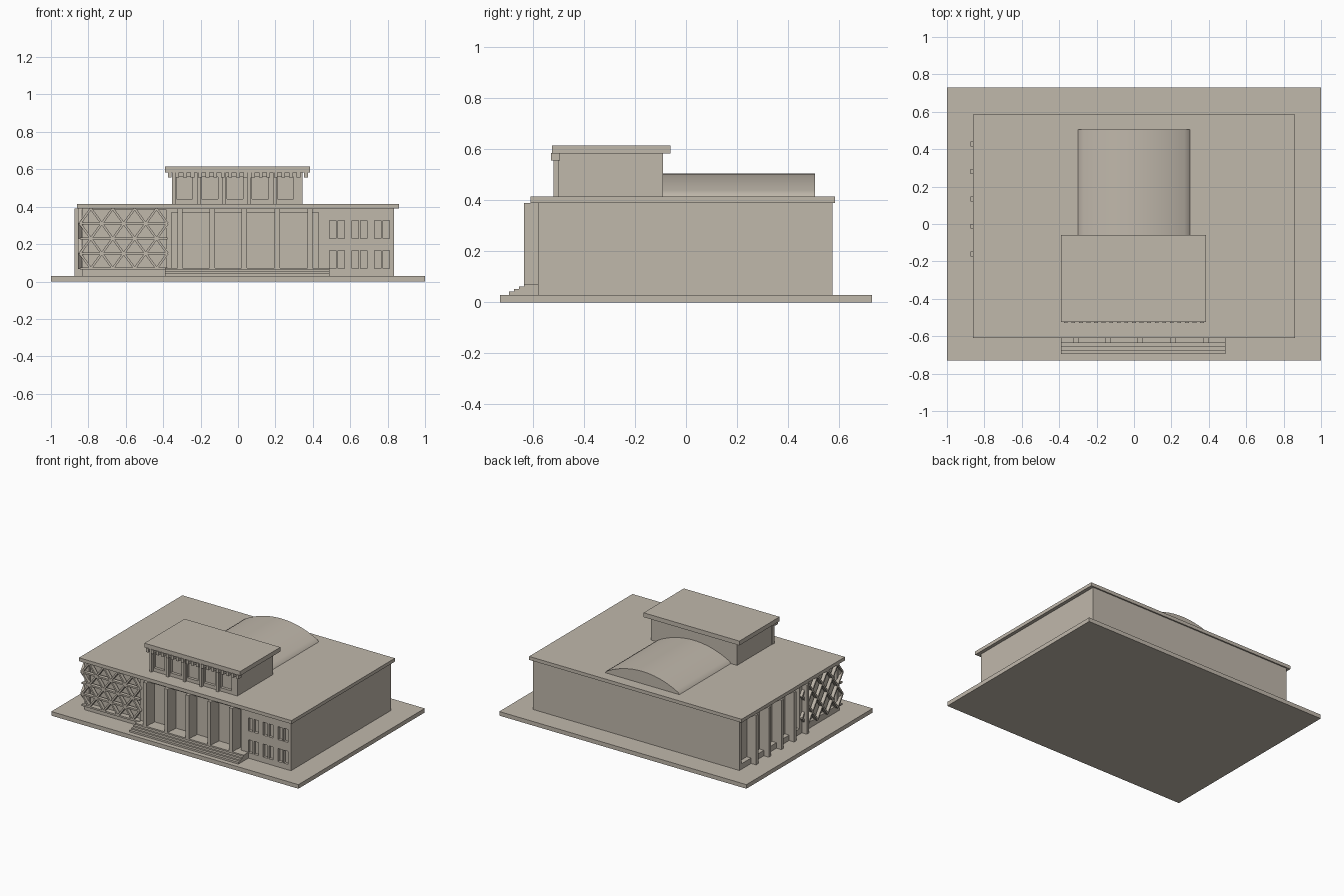
import bpy, bmesh, math
from mathutils import Vector, Matrix

if "Cube" in bpy.data.objects:
    bpy.data.objects.remove(bpy.data.objects["Cube"])

stone = bpy.data.materials.new("warm_stone")
stone.diffuse_color = (0.53, 0.48, 0.41, 1)
stone.use_nodes = True
stone.node_tree.nodes["Principled BSDF"].inputs["Base Color"].default_value = stone.diffuse_color


def finish(name, bm):
    bmesh.ops.recalc_face_normals(bm, faces=bm.faces)
    me = bpy.data.meshes.new(name)
    bm.to_mesh(me)
    bm.free()
    me.materials.append(stone)
    ob = bpy.data.objects.new(name, me)
    bpy.context.collection.objects.link(ob)
    return ob


def add_box(bm, x0, x1, y0, y1, z0, z1):
    m = Matrix.Translation(((x0 + x1) / 2, (y0 + y1) / 2, (z0 + z1) / 2)) @ \
        Matrix.Diagonal((x1 - x0, y1 - y0, z1 - z0, 1))
    bmesh.ops.create_cube(bm, size=1, matrix=m)


def boxes(name, items):
    bm = bmesh.new()
    for b in items:
        add_box(bm, *b)
    return finish(name, bm)


def carve(ob, items):
    cutter = boxes(ob.name + "_cutter", items)
    cutter.hide_render = True
    cutter.hide_viewport = True
    mod = ob.modifiers.new("openings", 'BOOLEAN')
    mod.operation = 'DIFFERENCE'
    mod.solver = 'EXACT'
    mod.object = cutter


# Ground plinth and flat roof
boxes("plinth", [(-1, 1, -0.73, 0.73, 0, 0.03)])
boxes("roof_slab", [(-0.86, 0.86, -0.61, 0.585, 0.39, 0.415)])

# Main hall with entrance recess, side recess, screen recesses and windows
hall = boxes("main_hall", [(-0.835, 0.835, -0.58, 0.575, 0.03, 0.39)])
cuts = [(-0.355, 0.43, -0.7, -0.54, 0.07, 0.37),
        (-0.9, -0.80, -0.12, 0.55, 0.07, 0.37),
        (-0.80, -0.385, -0.7, -0.56, 0.075, 0.385),
        (-0.9, -0.815, -0.555, -0.15, 0.075, 0.385)]
for x in (0.49, 0.61, 0.73):
    for dx in (0, 0.045):
        for z in (0.07, 0.23):
            cuts.append((x + dx, x + dx + 0.035, -0.7, -0.56, z, z + 0.095))
carve(hall, cuts)

# Entrance piers and side piers
boxes("front_piers", [(x - 0.014, x + 0.014, -0.635, -0.53, 0.03, 0.39)
                      for x in (-0.31, -0.138, 0.034, 0.21, 0.385)])
boxes("side_piers", [(-0.875, -0.79, y - 0.013, y + 0.013, 0.03, 0.39)
                     for y in (0.427, 0.28, 0.134, -0.012, -0.16)])

# Entrance steps
boxes("entrance_steps", [(-0.39, 0.49, -0.695 + 0.02 * i, -0.58, 0.03 + 0.01 * i, 0.043 + 0.01 * i)
                         for i in range(4)])


# Lattice screens: zigzag bars, mirrored on every other row
def lattice(name, origin, along, normal, horizontals):
    bm = bmesh.new()
    half, rise, w, depth = 0.0585, 0.08, 0.012, 0.026
    up = Vector((0, 0, 1))

    def bar(u0, v0, u1, v1):
        p = origin + along * u0 + up * v0
        q = origin + along * u1 + up * v1
        d = (q - p).normalized()
        s = normal.cross(d)
        rot = Matrix((d, s, normal)).transposed().to_4x4()
        m = Matrix.Translation((p + q) / 2) @ rot @ \
            Matrix.Diagonal(((q - p).length, w, depth, 1))
        bmesh.ops.create_cube(bm, size=1, matrix=m)

    for r in range(4):
        for c in range(8):
            a, b = (r, r + 1) if (r + c) % 2 else (r + 1, r)
            bar(c * half, a * rise, (c + 1) * half, b * rise)
        if horizontals:
            bar(0, r * rise, 8 * half, r * rise)
    return finish(name, bm)


lattice("front_screen", Vector((-0.845, -0.588, 0.07)), Vector((1, 0, 0)), Vector((0, -1, 0)), True)
lattice("side_screen", Vector((-0.843, -0.595, 0.07)), Vector((0, 1, 0)), Vector((-1, 0, 0)), False)

# Upper block with recessed windows, piers, dentils and cap
upper = boxes("upper_block", [(-0.35, 0.345, -0.50, -0.09, 0.41, 0.59)])
carve(upper, [(-0.33 + 0.135 * i, -0.243 + 0.135 * i, -0.6, -0.48, 0.44, 0.56) for i in range(5)])
boxes("upper_piers", [(-0.353 + 0.135 * i, -0.335 + 0.135 * i, -0.52, -0.49, 0.41, 0.585)
                      for i in range(5)])
boxes("cornice_dentils", [(-0.375 + 0.0405 * i, -0.355 + 0.0405 * i, -0.53, -0.495, 0.557, 0.586)
                          for i in range(19)])
boxes("upper_cap", [(-0.39, 0.385, -0.525, -0.06, 0.583, 0.615)])

# Barrel vault over the rear hall
half, sag = 0.292, 0.078
radius = (half * half + sag * sag) / (2 * sag)
limit = math.asin(half / radius)
profile = [(-0.303, 0.41)]
for i in range(25):
    a = limit * (i / 12 - 1)
    profile.append((radius * math.sin(a), 0.505 - radius * (1 - math.cos(a))))
profile.append((0.303, 0.41))
bm = bmesh.new()
end = bm.faces.new([bm.verts.new((x, -0.1, z)) for x, z in profile])
ext = bmesh.ops.extrude_face_region(bm, geom=[end], use_keep_orig=True)
bmesh.ops.translate(bm, vec=(0, 0.605, 0),
                    verts=[v for v in ext["geom"] if isinstance(v, bmesh.types.BMVert)])
vault = finish("barrel_vault", bm)
bpy.context.view_layer.objects.active = vault
vault.select_set(True)
bpy.ops.object.shade_smooth_by_angle(angle=math.radians(40))
